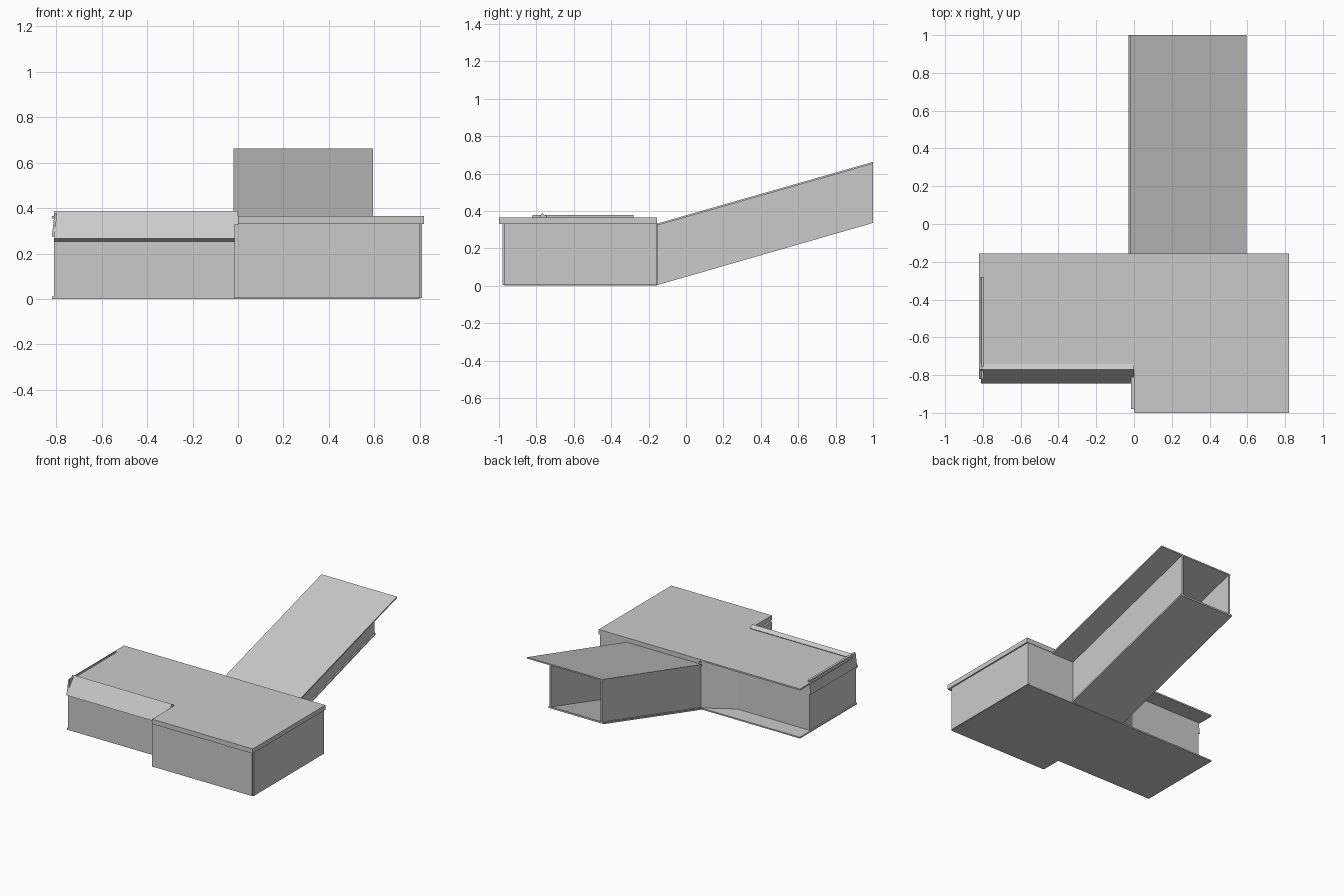
import bpy, bmesh
from mathutils import Vector

if "Cube" in bpy.data.objects:
    bpy.data.objects.remove(bpy.data.objects["Cube"])


def prism(name, pts, depth, axis):
    """Extrude a 2D profile between depth[0] and depth[1] along an axis."""
    def place(p, d):
        return {'x': (d, p[0], p[1]), 'y': (p[0], d, p[1]), 'z': (p[0], p[1], d)}[axis]
    bm = bmesh.new()
    face = bm.faces.new([bm.verts.new(place(p, depth[0])) for p in pts])
    offset = Vector(place((0, 0), depth[1] - depth[0]))
    ext = bmesh.ops.extrude_face_region(bm, geom=[face])
    bmesh.ops.translate(bm, vec=offset,
                        verts=[g for g in ext['geom'] if isinstance(g, bmesh.types.BMVert)])
    if face.is_valid is False or len(bm.faces) < len(pts) + 2:
        bm.faces.new([v for v in bm.verts][:len(pts)])
    bmesh.ops.recalc_face_normals(bm, faces=bm.faces)
    mesh = bpy.data.meshes.new(name)
    bm.to_mesh(mesh)
    bm.free()
    obj = bpy.data.objects.new(name, mesh)
    bpy.context.collection.objects.link(obj)
    return obj


def box(name, x, y, z):
    return prism(name, [(x[0], y[0]), (x[1], y[0]), (x[1], y[1]), (x[0], y[1])], z, 'z')


# Square hall: floor, walls, roof slab
wall_z = (0.01, 0.33)
box("hall_floor", (-0.015, 0.80), (-0.97, -0.155), (0.0, 0.01))
box("hall_front_wall", (-0.005, 0.80), (-0.98, -0.965), (0.005, 0.33))
box("hall_right_wall", (0.798, 0.81), (-0.97, -0.158), (0.005, 0.33))
box("hall_left_wall", (-0.015, 0.0), (-0.98, -0.81), (0.005, 0.33))
box("hall_back_wall", (0.41, 0.80), (-0.17, -0.158), wall_z)
box("hall_roof", (0.0, 0.82), (-1.0, -0.155), (0.33, 0.365))

# Left wing: wide floor and roof, recessed bent back wall
box("wing_floor", (-0.82, 0.0), (-0.82, -0.155), (0.0, 0.01))
box("wing_roof", (-0.82, 0.0), (-0.77, -0.155), (0.354, 0.365))
box("wing_front_wall", (-0.81, -0.015), (-0.82, -0.808), (0.01, 0.265))
prism("wing_back_wall", [(-0.015, -0.155), (-0.22, -0.28), (-0.81, -0.28),
                         (-0.81, -0.292), (-0.217, -0.292), (-0.015, -0.169)],
      (0.01, 0.355), 'z')
prism("wing_end_wall", [(-0.28, 0.01), (-0.82, 0.01), (-0.82, 0.26),
                        (-0.76, 0.355), (-0.28, 0.355)], (-0.81, -0.80), 'x')

# Slanted slabs along the wing's front and end edges
prism("wing_front_awning", [(-0.845, 0.266), (-0.77, 0.388), (-0.742, 0.370), (-0.818, 0.252)],
      (-0.81, 0.0), 'x')
prism("wing_end_slat", [(-0.82, 0.275), (-0.808, 0.374), (-0.797, 0.379), (-0.806, 0.275)],
      (-0.82, -0.28), 'y')

# Sloping corridor: floor, two side walls, overhanging roof, open at its top end
y0, y1 = -0.155, 1.0


def slope(name, x, z0, z1, rise):
    return prism(name, [(y0, z0), (y1, z0 + rise), (y1, z1 + rise), (y0, z1)], x, 'x')


slope("ramp_floor", (-0.03, 0.42), 0.003, 0.015, 0.333)
slope("ramp_roof", (-0.02, 0.595), 0.322, 0.332, 0.33)
for side, x in (("left", (-0.015, -0.003)), ("right", (0.40, 0.412))):
    slope("ramp_%s_wall" % side, x, 0.012, 0.324, 0.332)
